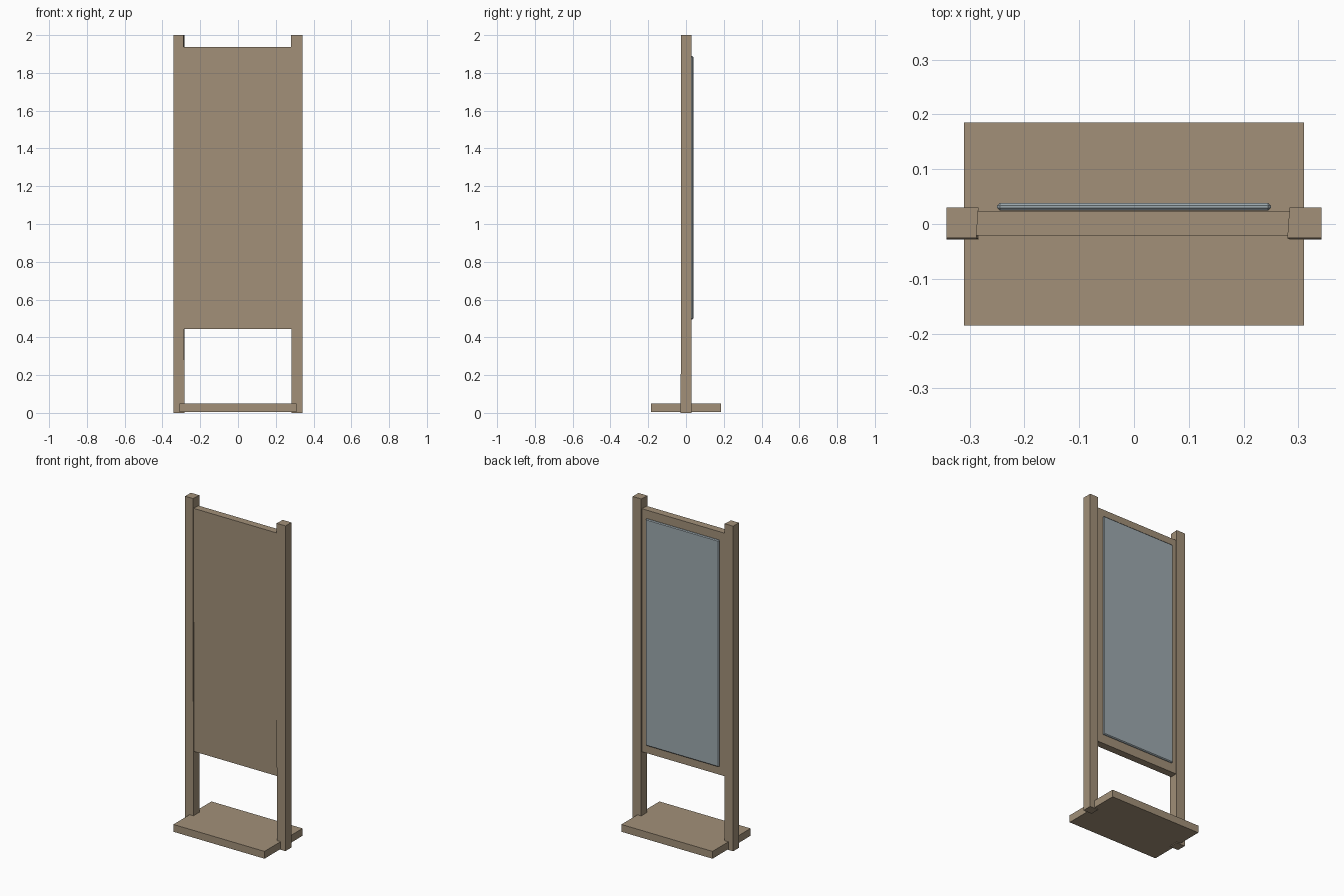
import bpy

if "Cube" in bpy.data.objects:
    bpy.data.objects.remove(bpy.data.objects["Cube"])


def material(name, color):
    m = bpy.data.materials.new(name)
    m.diffuse_color = (*color, 1)
    m.use_nodes = True
    m.node_tree.nodes["Principled BSDF"].inputs["Base Color"].default_value = m.diffuse_color
    return m


wood = material("wood", (0.36, 0.28, 0.19))
glass = material("mirror_glass", (0.34, 0.40, 0.43))


def box(name, lo, hi, mat):
    bpy.ops.mesh.primitive_cube_add(size=1)
    ob = bpy.context.object
    ob.name = name
    for v in ob.data.vertices:
        v.co = [h if c > 0 else l for c, l, h in zip(v.co, lo, hi)]
    ob.data.materials.append(mat)
    return ob


# Foot board
box("foot_board", (-0.31, -0.185, 0.005), (0.31, 0.185, 0.05), wood)

# Two uprights, with tops very slightly out of square
for side, x in (("left", -0.313), ("right", 0.313)):
    post = box(side + "_post", (x - 0.029, -0.028, 0), (x + 0.029, 0.03, 2), wood)
    for v in post.data.vertices:
        if v.co.z > 1 and v.co.y < 0:
            v.co.y += 0.002
            if v.co.x * x < x * x:
                v.co.x -= 0.004

# Backing panel between the uprights
box("back_panel", (-0.288, -0.021, 0.443), (0.288, 0.024, 1.938), wood)

# Mirror pane with chamfered edges
pane = box("mirror_pane", (-0.25, 0.0245, 0.495), (0.25, 0.0385, 1.89), glass)
bevel = pane.modifiers.new("chamfer", 'BEVEL')
bevel.width = 0.005
bevel.segments = 1
